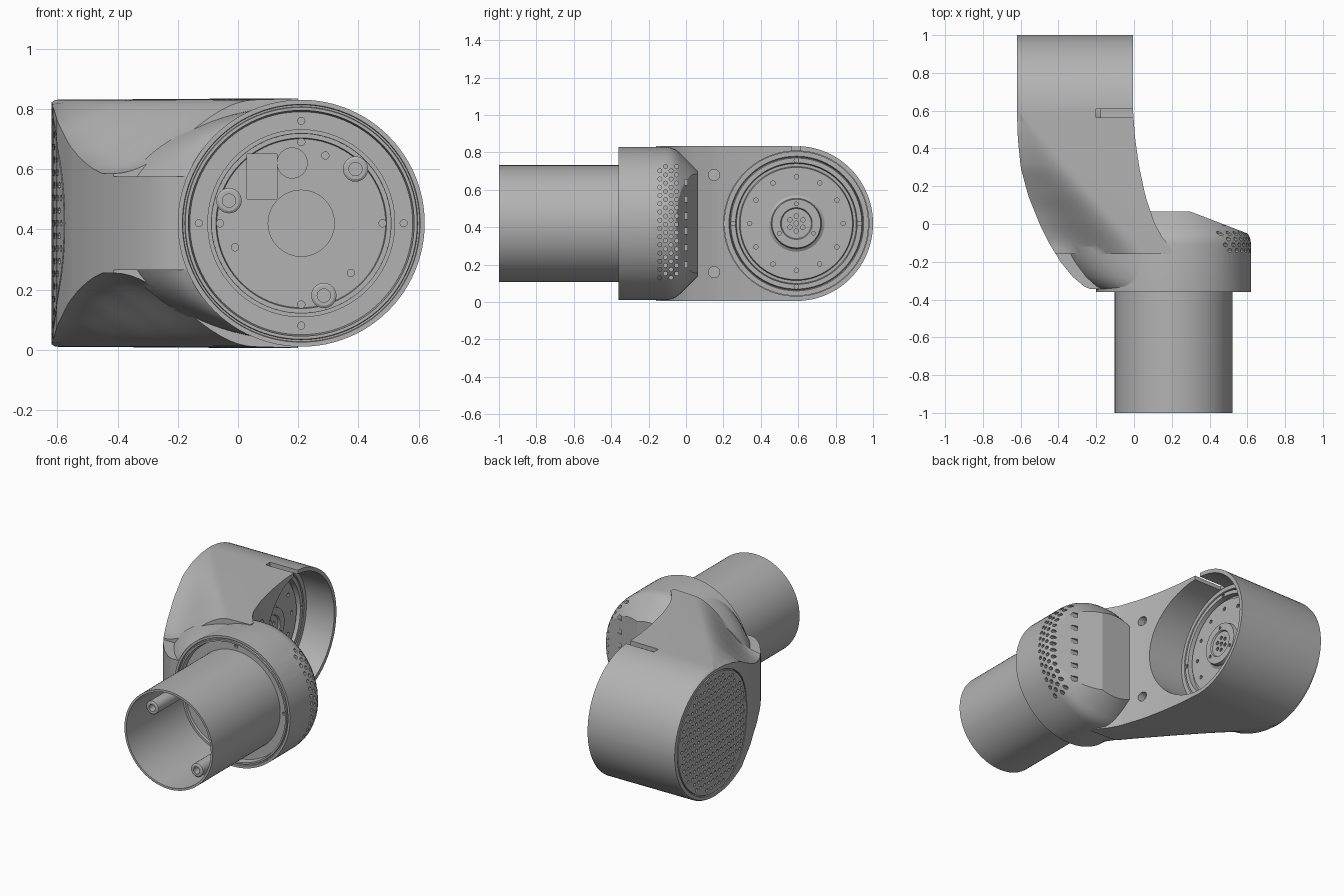
import bpy, bmesh
from math import sin, cos, pi, sqrt
from mathutils import Vector

cube = bpy.data.objects.get("Cube")
if cube:
    bpy.data.objects.remove(cube)

grey = bpy.data.materials.new("mid grey")
grey.use_nodes = True
grey.diffuse_color = (0.45, 0.45, 0.45, 1)
grey.node_tree.nodes["Principled BSDF"].inputs["Base Color"].default_value = (0.45, 0.45, 0.45, 1)

MID = 0.42      # height of both axes
MX = 0.21       # x of the front axis
RY = 0.59       # y of the rear axis
R = 0.41


def finish(bm, name):
    bmesh.ops.remove_doubles(bm, verts=bm.verts, dist=1e-5)
    bmesh.ops.recalc_face_normals(bm, faces=bm.faces)
    mesh = bpy.data.meshes.new(name)
    bm.to_mesh(mesh)
    bm.free()
    mesh.materials.append(grey)
    ob = bpy.data.objects.new(name, mesh)
    bpy.context.collection.objects.link(ob)
    return ob


def loft(bm, rings, closed=False, caps=True):
    """Skin a list of point rings."""
    rows = [[bm.verts.new(p) for p in ring] for ring in rings]
    n = len(rows[0])
    pairs = list(zip(rows, rows[1:])) + ([(rows[-1], rows[0])] if closed else [])
    for a, b in pairs:
        for i in range(n):
            j = (i + 1) % n
            bm.faces.new((a[i], a[j], b[j], b[i]))
    if caps and not closed:
        bm.faces.new(rows[0])
        bm.faces.new(rows[-1])


def skin(name, rings, closed=False):
    bm = bmesh.new()
    loft(bm, rings, closed)
    return finish(bm, name)


def circle(axis, r, t, u, v, seg):
    ring = []
    for i in range(seg):
        c, s = u + r * cos(2 * pi * i / seg), v + r * sin(2 * pi * i / seg)
        ring.append((t, c, s) if axis == "x" else (c, t, s))
    return ring


def lathe(name, axis, profile, u, v=MID, seg=96, closed=False):
    """Turn (radius, position) pairs around an axis through (u, v)."""
    bm = bmesh.new()
    loft(bm, [circle(axis, r, t, u, v, seg) for r, t in profile], closed, False)
    return finish(bm, name)


def rods(axis, items, seg=10):
    """One cutter mesh of many rods: (u, v, radius, start, end)."""
    bm = bmesh.new()
    for u, v, r, a, b in items:
        loft(bm, [circle(axis, r, a, u, v, seg), circle(axis, r, b, u, v, seg)])
    return finish(bm, "cutter")


def boxes(items):
    bm = bmesh.new()
    for x0, x1, y0, y1, z0, z1 in items:
        loft(bm, [[(x0, y0, z), (x1, y0, z), (x1, y1, z), (x0, y1, z)] for z in (z0, z1)])
    return finish(bm, "cutter")


def boolean(ob, other, op="DIFFERENCE"):
    mod = ob.modifiers.new("cut", "BOOLEAN")
    mod.operation, mod.object, mod.solver = op, other, "EXACT"
    bpy.context.view_layer.objects.active = ob
    bpy.ops.object.modifier_apply(modifier=mod.name)
    bpy.data.objects.remove(other)


# Along y: outer edge, inner edge, crest line and half-height of the outer wall
OUTER = [(-0.36, -0.2), (-0.33, -0.265), (-0.28, -0.325), (-0.2, -0.39), (-0.1, -0.45), (0, -0.5),
         (0.15, -0.56), (0.3, -0.6), (0.45, -0.615), (0.6, -0.62)]
INNER = [(-0.13, 0.2), (-0.07, 0.15), (0, 0.11), (0.15, 0.06), (0.3, 0.028), (0.45, 0.006), (0.6, -0.005)]
CREST = [(-0.16, 0.06), (RY, -0.605)]
WALL = [(-0.1, 0.165), (-0.04, 0.18), (0.07, 0.22), (0.12, 0.245), (0.2, 0.285), (0.3, 0.34),
        (0.4, 0.375), (0.5, 0.396), (RY, 0.402)]


def at(table, y):
    """Read a table at y, held constant past its ends."""
    if y <= table[0][0]:
        return table[0][1]
    for (y0, v0), (y1, v1) in zip(table, table[1:]):
        if y <= y1:
            return v0 + (v1 - v0) * (y - y0) / (y1 - y0)
    return table[-1][1]


def arm_section(y):
    """Flat inside the crest, easing down to the outer wall."""
    edge, crest, wall = at(OUTER, y), at(CREST, y), at(WALL, y)
    drop = sqrt(max(1 - (max(y - RY, 0) / R) ** 2, 0.0002))
    upper = []
    for i in range(17):
        u = 1 - i / 16
        upper.append((crest + (edge - crest) * u, (wall + (R - wall) * (1 + cos(pi * u)) / 2) * drop))
    upper.append((at(INNER, y), (R + 0.004) * drop))
    return [(x, y, MID + h) for x, h in upper] + [(x, y, MID - h) for x, h in reversed(upper)]


# Arm shell: elbow running into the rear barrel
stations = [-0.16 + 0.03 * i for i in range(25)] + [RY + R * sin(pi / 2 * i / 24) for i in range(25)]
arm = skin("arm_shell", [arm_section(y) for y in stations])

# Stepped collar behind the front ring, bulging on the outer side only
rings = []
for y in (-0.355, -0.33, -0.28, -0.24, -0.2, -0.16, -0.12):
    ring = []
    for i in range(96):
        c, s = cos(2 * pi * i / 96), sin(2 * pi * i / 96)
        wide = 0.39 if c > 0 else MX - at(OUTER, y) - 0.03
        ring.append((MX + wide * c, y, MID + 0.39 * s))
    rings.append(ring)
boolean(arm, skin("collar", rings), "UNION")

# Tongue carrying the outer wall forward
rings = []
for y in (-0.345, -0.33, -0.28, -0.24, -0.2, -0.16, -0.12):
    x = at(OUTER, y) + 0.001
    rings.append([(x, y, MID - 0.155), (0, y, MID - 0.155), (0, y, MID + 0.155), (x, y, MID + 0.155)])
boolean(arm, skin("tongue", rings), "UNION")

# Barrel pocket, seat of the front ring, key slot and screw holes
boolean(arm, rods("x", [(RY, MID, 0.388, -0.26, 0.3)], 96))
boolean(arm, rods("y", [(MX, MID, 0.4, -0.5, -0.2)], 96))
boolean(arm, boxes([(-0.2, 0.1, 0.565, 0.61, 0.7, 0.9)]))
boolean(arm, rods("x", [(0.15, z, 0.03, 0.02, 0.3) for z in (0.16, 0.68)], 20))

# Perforated end grille, framed by a groove that follows the curved wall
seam = []
for r, depth in ((0.375, -0.1), (0.383, -0.1), (0.383, 0.015), (0.375, 0.015)):
    seam.append([(at(OUTER, y) + depth, y, z) for _, y, z in circle("x", r, 0, RY, MID, 72)])
boolean(arm, skin("cutter", seam, closed=True))
holes = []
for row in range(-8, 9):
    for col in range(-9, 10):
        y, z = RY + 0.042 * (col + 0.5 * (row % 2)), MID + 0.042 * row
        if (y - RY) ** 2 + (z - MID) ** 2 < 0.355 ** 2 and abs(z - MID) < at(WALL, y) - 0.02:
            holes.append((y, z, 0.011, -0.75, at(OUTER, y) + 0.025))
boolean(arm, rods("x", holes, 8))

# Output disc inside the barrel
disc = lathe("output_disc", "x", [
    (0, -0.28), (0.386, -0.28), (0.386, -0.2), (0.36, -0.2), (0.355, -0.215), (0.35, -0.2), (0.325, -0.2),
    (0.32, -0.23), (0.305, -0.23), (0.3, -0.21), (0.15, -0.21), (0.135, -0.2), (0.13, -0.175),
    (0.085, -0.175), (0.08, -0.185), (0, -0.185)], RY)
marks = [(RY, MID, 0.013)]
for count, radius, size in ((6, 0.04, 0.012), (3, 0.105, 0.01), (12, 0.25, 0.012), (4, 0.338, 0.012)):
    for i in range(count):
        a = 2 * pi * i / count + pi / 2
        marks.append((RY + radius * cos(a), MID + radius * sin(a), size))
boolean(disc, rods("x", [m + (-0.25, -0.1) for m in marks]))

# Front motor housing with a domed, slanted back
housing = lathe("motor_housing", "y", [
    (0, 0.065), (0.28, 0.065), (0.375, -0.03), (0.395, -0.055), (0.406, -0.08), (R, -0.11), (R, -0.36),
    (0.395, -0.36), (0.393, -0.35), (0.387, -0.35), (0.385, -0.36), (0.375, -0.36),
    (0.37, -0.32), (0, -0.32)], MX)
bm = bmesh.new()
bm.from_mesh(housing.data)
slant = bmesh.ops.bisect_plane(bm, geom=bm.verts[:] + bm.edges[:] + bm.faces[:], plane_co=(0.3, 0.065, 0),
                               plane_no=Vector((0.115, 0.3, 0)).normalized(), clear_outer=True)
edges = [e for e in slant["geom_cut"] if isinstance(e, bmesh.types.BMEdge)]
bmesh.ops.contextual_create(bm, geom=edges)
bmesh.ops.recalc_face_normals(bm, faces=bm.faces)
bm.to_mesh(housing.data)
bm.free()

# Cooling vents in staggered rows, then a row of slits on the slanted face
vents = []
for row in range(4):
    y = -0.14 + 0.03 * row
    for k in range(14):
        z = 0.13 + 0.044 * k + 0.022 * (row % 2)
        surface = MX + sqrt((0.41 if row < 3 else 0.39) ** 2 - (z - MID) ** 2)
        vents.append((y, z, 0.011, surface - 0.06, 0.8))
boolean(housing, rods("x", vents, 8))
boolean(housing, boxes([(0.4, 0.7, -0.008, 0.008, z - 0.015, z + 0.015)
                        for z in (0.2, 0.29, 0.38, 0.46, 0.55, 0.64)]))
pins = [(MX + 0.34 * cos(i * pi / 2), MID + 0.34 * sin(i * pi / 2), 0.012, -0.4, -0.29) for i in range(4)]
boolean(housing, rods("y", pins))

# Hollow front tube with a bulkhead
FLOOR = -0.42
tube = lathe("front_tube", "y", [(0, FLOOR), (0.28, FLOOR), (0.283, FLOOR - 0.015), (0.297, FLOOR - 0.015),
                                 (0.298, -1), (0.312, -1), (0.312, -0.3), (0, -0.3)], MX)
ports = [(MX, MID, 0.11), (0.18, 0.62, 0.05)]
ports += [(MX + 0.27 * cos(i * pi / 2), MID + 0.27 * sin(i * pi / 2), 0.012) for i in range(4)]
ports += [(-0.01, 0.34, 0.012), (0.375, 0.255, 0.012), (0.29, 0.645, 0.012)]
boolean(tube, rods("y", [p + (-0.5, -0.34) for p in ports], 32))
boolean(tube, boxes([(0.03, 0.13, -0.5, -0.34, 0.5, 0.65)]))

# Screw posts inside the tube
for i, (x, z) in enumerate([(-0.03, 0.495), (0.39, 0.6), (0.285, 0.18)]):
    lathe(f"screw_post_{i + 1}", "y", [(0.042, FLOOR + 0.02), (0.042, -0.82), (0.034, -0.825), (0.022, -0.825),
                                       (0.022, FLOOR + 0.02)], x, z, 24, closed=True)

# Smooth curved faces and keep edges sharp
for ob in bpy.context.scene.objects:
    if ob.type == "MESH":
        bpy.ops.object.select_all(action="DESELECT")
        ob.select_set(True)
        bpy.context.view_layer.objects.active = ob
        bpy.ops.object.shade_smooth_by_angle(angle=0.35)
